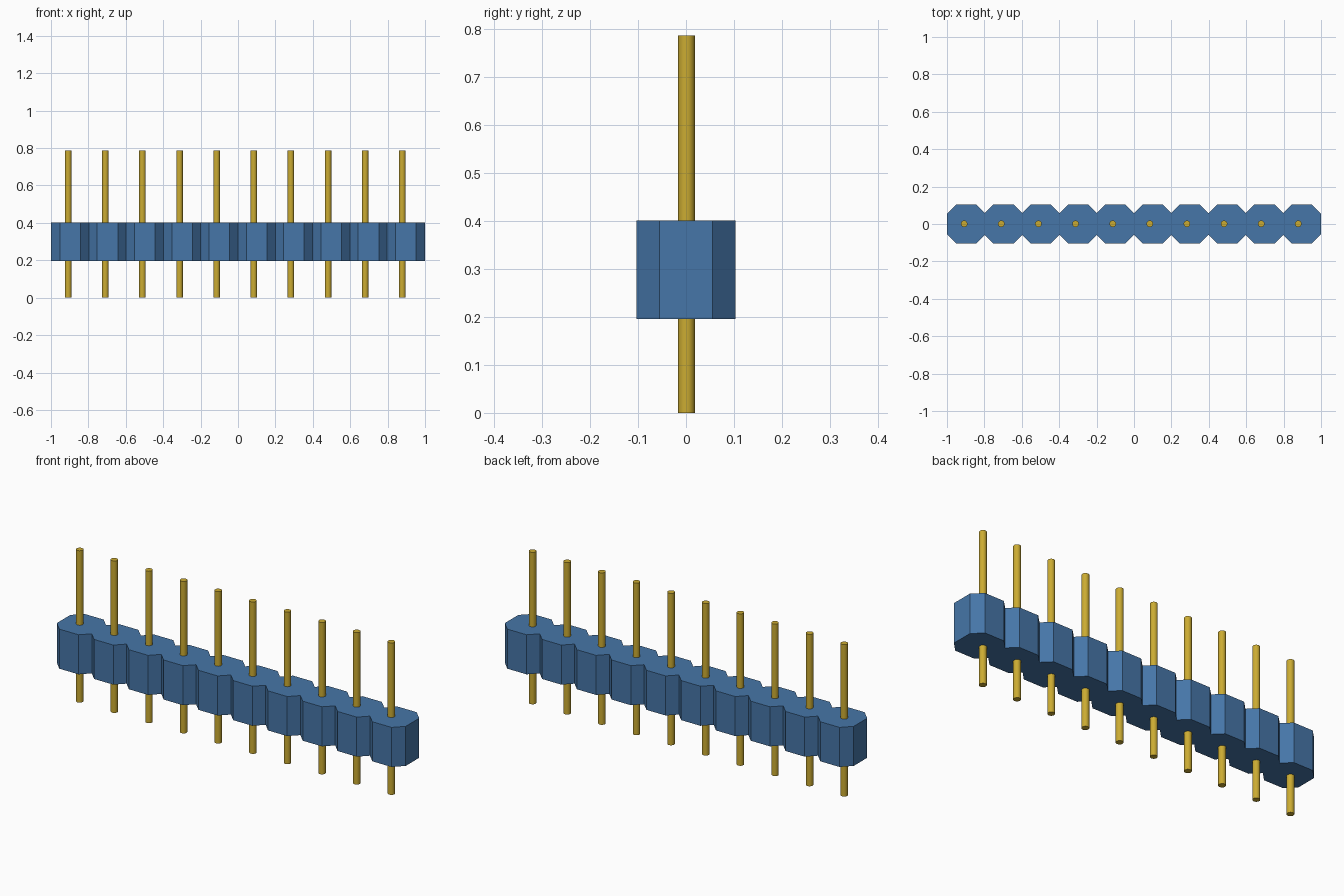
import bpy
import bmesh
import math

cube = bpy.data.objects.get("Cube")
if cube:
    bpy.data.objects.remove(cube, do_unlink=True)

COUNT = 10
HALF = 0.103            # half width of one octagonal cell
FLAT = 0.055            # half length of an octagon side
PITCH = (2 - 2 * HALF) / (COUNT - 1)
BODY_BOTTOM, BODY_TOP = 0.196, 0.401
PIN_TOP, PIN_RADIUS = 0.787, 0.0175
PIN_START, PIN_PITCH = -0.908, 0.1985


def make_material(name, colour):
    mat = bpy.data.materials.new(name)
    mat.use_nodes = True
    mat.diffuse_color = colour
    bsdf = next(n for n in mat.node_tree.nodes if n.type == "BSDF_PRINCIPLED")
    bsdf.inputs["Base Color"].default_value = colour
    return mat


blue = make_material("blue_plastic", (0.061, 0.181, 0.392, 1))
gold = make_material("gold_metal", (0.60, 0.41, 0.032, 1))

# Housing outline: a row of merged octagons, front edge then mirrored back edge
notch = HALF + FLAT - PITCH / 2
front = [(-1, -FLAT)]
for i in range(COUNT):
    cx = -1 + HALF + i * PITCH
    front += [(cx - FLAT, -HALF), (cx + FLAT, -HALF)]
    if i < COUNT - 1:
        front.append((cx + PITCH / 2, -notch))
front.append((1, -FLAT))
outline = front + [(x, -y) for x, y in reversed(front)]

bm = bmesh.new()
base = bm.faces.new([bm.verts.new((x, y, BODY_BOTTOM)) for x, y in outline])
top = bmesh.ops.extrude_face_region(bm, geom=[base], use_keep_orig=True)
bmesh.ops.translate(bm, vec=(0, 0, BODY_TOP - BODY_BOTTOM),
                    verts=[g for g in top["geom"] if isinstance(g, bmesh.types.BMVert)])
bmesh.ops.recalc_face_normals(bm, faces=bm.faces)
mesh = bpy.data.meshes.new("housing")
bm.to_mesh(mesh)
bm.free()
mesh.materials.append(blue)
bpy.context.collection.objects.link(bpy.data.objects.new("housing", mesh))

# Round pins running through the housing
for i in range(COUNT):
    bpy.ops.mesh.primitive_cylinder_add(
        vertices=24, radius=PIN_RADIUS, depth=PIN_TOP,
        location=(PIN_START + i * PIN_PITCH, 0.001, PIN_TOP / 2))
    pin = bpy.context.object
    pin.name = f"pin_{i + 1}"
    pin.data.materials.append(gold)
    bpy.ops.object.shade_smooth_by_angle(angle=math.radians(30))
